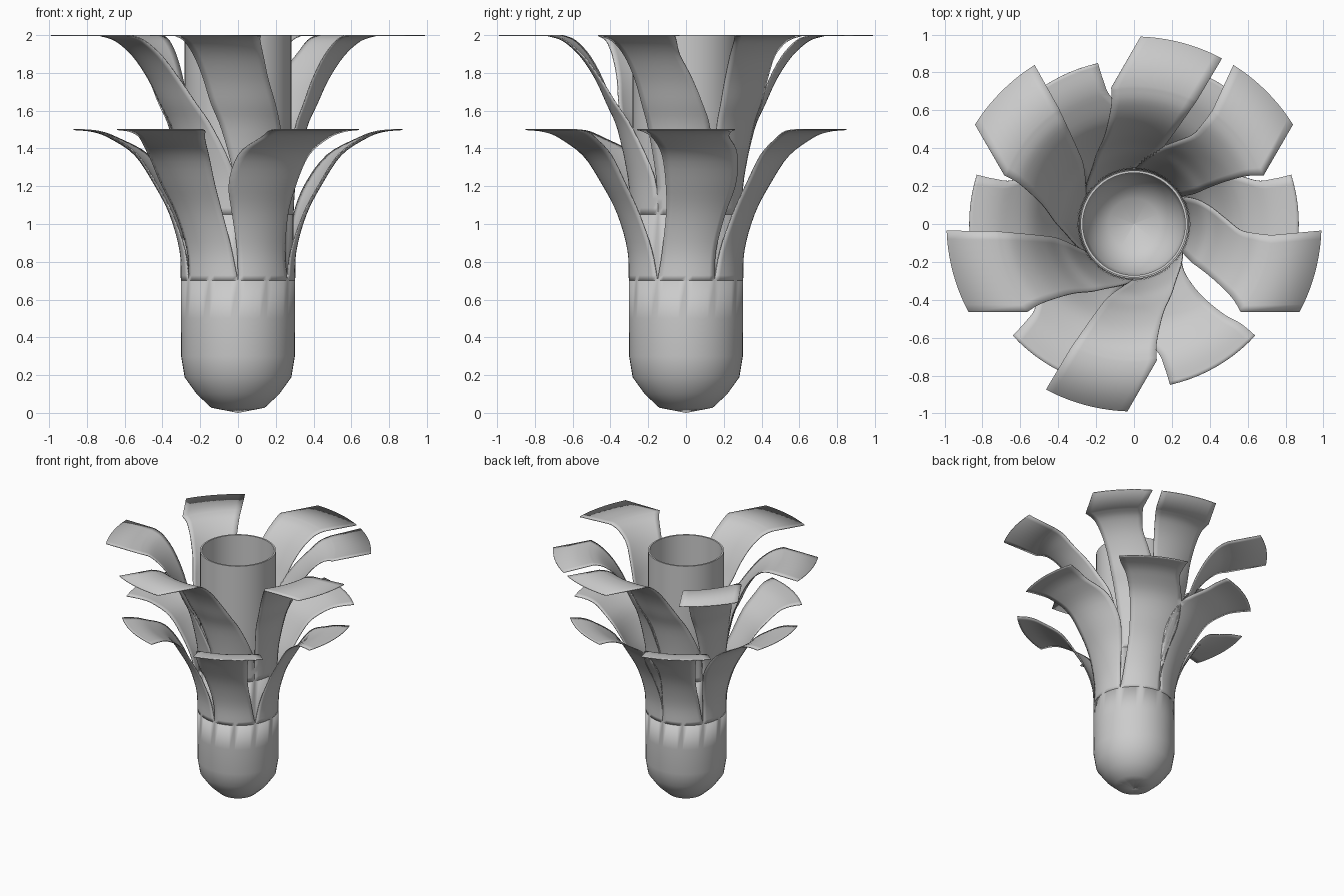
import bpy, bmesh
from math import sin, cos, radians, pi

cube = bpy.data.objects.get("Cube")
if cube:
    bpy.data.objects.remove(cube)

grey = bpy.data.materials.new("plain_grey")
grey.use_nodes = True
grey.diffuse_color = (0.6, 0.6, 0.6, 1)
grey.node_tree.nodes["Principled BSDF"].inputs["Base Color"].default_value = (0.6, 0.6, 0.6, 1)


def finish(name, bm, thickness=0.0):
    bmesh.ops.remove_doubles(bm, verts=bm.verts, dist=0.0002)
    mesh = bpy.data.meshes.new(name)
    bm.to_mesh(mesh)
    bm.free()
    obj = bpy.data.objects.new(name, mesh)
    bpy.context.collection.objects.link(obj)
    mesh.materials.append(grey)
    if thickness:
        mod = obj.modifiers.new("thickness", "SOLIDIFY")
        mod.thickness = thickness
        mod.offset = 0
    bpy.ops.object.select_all(action="DESELECT")
    obj.select_set(True)
    bpy.context.view_layer.objects.active = obj
    bpy.ops.object.shade_smooth_by_angle(angle=radians(35))


def skin(bm, rows, closed=False):
    """Join rows of points into a quad sheet."""
    grid = [[bm.verts.new(p) for p in row] for row in rows]
    n = len(grid[0])
    for a, b in zip(grid, grid[1:]):
        for i in range(n if closed else n - 1):
            j = (i + 1) % n
            bm.faces.new((a[i], a[j], b[j], b[i]))


def lathe(bm, profile, segments=48):
    rows = []
    for r, z in profile:
        r = max(r, 0.0005)
        rows.append([(r * cos(2 * pi * i / segments), r * sin(2 * pi * i / segments), z)
                     for i in range(segments)])
    skin(bm, rows, True)


def smooth_rows(keys, steps=4):
    """Catmull-Rom interpolation through the key rows."""
    out = []
    for i in range(len(keys) - 1):
        p = [keys[max(i - 1, 0)], keys[i], keys[i + 1], keys[min(i + 2, len(keys) - 1)]]
        for s in range(steps):
            t = s / steps
            out.append([b + 0.5 * t * (c - a + t * (2 * a - 5 * b + 4 * c - d + t * (3 * (b - c) + d - a)))
                        for a, b, c, d in zip(*p)])
    return out + [list(keys[-1])]


def petal(bm, curve, low, high, centre, mirror=False, flat_tip=False, cols=10):
    """Sheet between two edge angles that follows a radius/height curve."""
    keys = [(r, z, a, b) for (r, z), a, b in zip(curve, low, high)]
    rows = smooth_rows(keys[:-1]) + [list(keys[-1])] if flat_tip else smooth_rows(keys)
    sheet = []
    for r, z, a, b in rows:
        if mirror:
            a, b = -b, -a
        angles = [radians(centre + a + (b - a) * i / cols) for i in range(cols + 1)]
        sheet.append([(r * cos(t), r * sin(t), z) for t in angles])
    skin(bm, sheet)


# Lower layer: rounded cup that splits into six petals
bm = bmesh.new()
lathe(bm, [(0, 0.003), (0.14, 0.03), (0.215, 0.1), (0.28, 0.19), (0.298, 0.3), (0.3, 0.5), (0.3, 0.7)])
curve = [(0.3, 0.7), (0.307, 0.86), (0.36, 1.05), (0.44, 1.206),
         (0.545, 1.365), (0.677, 1.455), (0.77, 1.49), (0.87, 1.5)]
low = [-30, -31, -35, -36.5, -30, -20, -18, -17.4]
high = [30, 24, 17, 14, 13.5, 15, 17, 17.4]
for centre in range(0, 360, 60):
    petal(bm, curve, low, high, centre, mirror=centre < 90)
finish("lower_petals", bm, 0.006)

# Upper layer: inner sleeve with six swept petals ending in flat tips
bm = bmesh.new()
lathe(bm, [(0.291, 0.32), (0.291, 0.7), (0.291, 1.05)])
curve = [(0.291, 1.05), (0.306, 1.25), (0.36, 1.5), (0.42, 1.64), (0.48, 1.77),
         (0.56, 1.89), (0.65, 1.97), (0.73, 1.997), (0.99, 1.997)]
swept = ([-30, -34, -44, -50, -52.5, -54.5, -56, -57, -58],
         [30, 27, 9, -2, -10.5, -16, -19.5, -20.5, -32])
upright = ([-30, -31, -33.5, -34, -34.5, -35.5, -37, -39.5, -28],
           [30, 28, 21, 12, 4, -3, -4.4, -4.6, -2])
for centre in range(0, 360, 60):
    low, high = upright if centre < 90 else swept
    petal(bm, curve, low, high, centre, flat_tip=True)
finish("upper_petals", bm, 0.006)

# Central tube, open at the top, with a rounded floor
bm = bmesh.new()
lathe(bm, [(0.283, 0.3), (0.283, 1.2), (0.283, 2.0), (0.27, 2.0), (0.27, 1.2), (0.27, 0.3),
           (0.255, 0.2), (0.2, 0.12), (0.135, 0.06), (0, 0.035)])
finish("centre_tube", bm)
